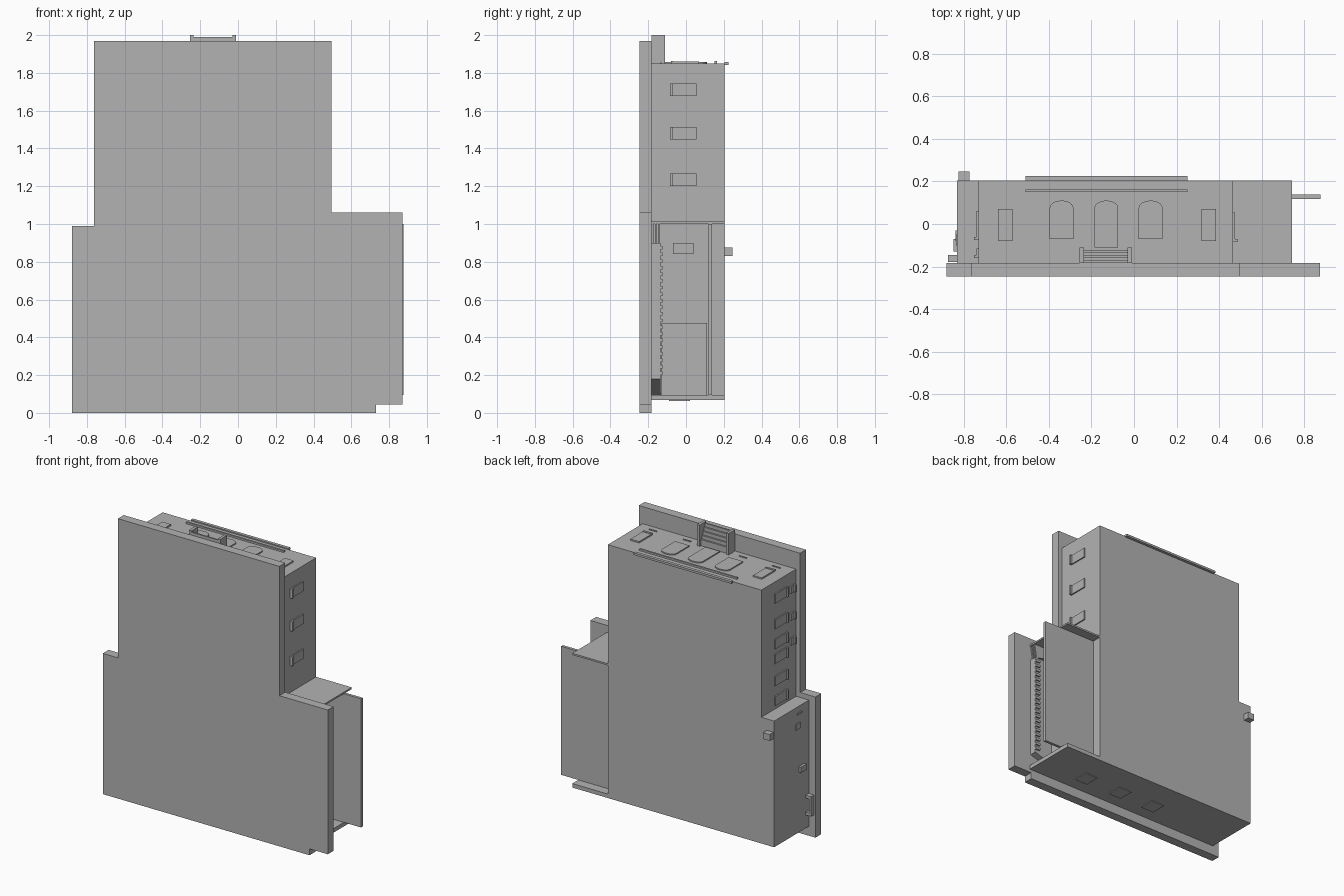
import bpy, bmesh, math

if "Cube" in bpy.data.objects:
    bpy.data.objects.remove(bpy.data.objects["Cube"])

grey = bpy.data.materials.new("plain grey")
grey.use_nodes = True
tone = (0.45, 0.45, 0.45, 1)
grey.diffuse_color = tone
grey.node_tree.nodes["Principled BSDF"].inputs["Base Color"].default_value = tone


def finish(name, bm):
    bmesh.ops.recalc_face_normals(bm, faces=bm.faces)
    mesh = bpy.data.meshes.new(name)
    bm.to_mesh(mesh)
    bm.free()
    mesh.materials.append(grey)
    ob = bpy.data.objects.new(name, mesh)
    bpy.context.collection.objects.link(ob)
    return ob


def extrude(name, points, axis, a, b):
    """Extrude a 2D outline along an axis, from a to b."""
    place = {"x": lambda u, v, w: (w, u, v),
             "y": lambda u, v, w: (u, w, v),
             "z": lambda u, v, w: (u, v, w)}[axis]
    bm = bmesh.new()
    face = bm.faces.new([bm.verts.new(place(u, v, a)) for u, v in points])
    moved = bmesh.ops.extrude_face_region(bm, geom=[face])["geom"]
    shift = place(0, 0, b - a)
    bmesh.ops.translate(bm, vec=shift,
                        verts=[g for g in moved if isinstance(g, bmesh.types.BMVert)])
    # keep the starting cap so that the solid is closed
    if not face.is_valid:
        bmesh.ops.holes_fill(bm, edges=bm.edges)
    return finish(name, bm)


def box(name, x, y, z):
    outline = [(x[0], y[0]), (x[1], y[0]), (x[1], y[1]), (x[0], y[1])]
    return extrude(name, outline, "z", z[0], z[1])


FRONT, BACK, ROOF, BASE = -0.182, 0.205, 1.85, 0.067
LEFT, RIGHT = 0.465, -0.73

# Stepped front slab
extrude("front_slab", [(-0.88, 0), (0.73, 0), (0.73, 0.045), (0.872, 0.045),
                       (0.872, 1.06), (0.495, 1.06), (0.495, 1.97),
                       (-0.762, 1.97), (-0.762, 0.99), (-0.88, 0.99)],
        "y", -0.247, FRONT)

# Main building body with the lower side step
extrude("main_body", [(-0.83, BASE), (LEFT, BASE), (LEFT, ROOF),
                      (RIGHT, ROOF), (RIGHT, 0.955), (-0.83, 0.955)],
        "y", FRONT, BACK)

# Open side bay
box("bay_floor", (LEFT, 0.742), (FRONT, BACK), (BASE, 0.095))
box("bay_roof", (LEFT, 0.742), (FRONT, BACK), (1.0, 1.012))
box("bay_back_panel", (LEFT, 0.875), (0.118, 0.138), (0.095, 1.0))
box("bay_low_block", (LEFT, 0.6), (-0.13, 0.11), (0.095, 0.475))
box("bay_window", (LEFT, 0.473), (-0.07, 0.04), (0.84, 0.9))
extrude("bay_column", [(LEFT, 0.095), (0.735, 0.18), (0.735, 0.9), (LEFT, 0.9)],
        "y", FRONT, -0.135)
for i in range(20):
    z = 0.2 + i * 0.035
    box("bay_column_rung", (0.70, 0.735), (-0.135, -0.125), (z, z + 0.018))
for i in range(3):
    y = FRONT + i * 0.017
    extrude("bay_top_fin", [(0.6, 1.0), (0.6, 0.94), (0.72, 0.9), (0.735, 1.0)],
            "y", y, y + 0.009)


def louvre(name, wall, side, y, z, h):
    """Shallow wall plate with a raised lip at its front edge."""
    def span(d):
        return sorted((wall, wall + side * d))
    box(name, span(0.009), (y[0] + 0.014, y[1]), (z - h / 2, z + h / 2))
    box(name + "_lip", span(0.02), (y[0], y[0] + 0.014), (z - h / 2, z + h / 2))


# Side wall louvres
for z in (1.71, 1.48, 1.235):
    louvre("left_louvre", LEFT, 1, (-0.085, 0.055), z, 0.066)
for z in (1.735, 1.555, 1.415, 1.31, 1.155, 1.015):
    louvre("right_louvre", RIGHT, -1, (-0.075, 0.06), z, 0.066)
for z in (1.73, 1.54, 1.365):
    louvre("right_small_louvre", RIGHT, -1, (-0.16, -0.115), z, 0.05)

# Roof hatches, square and round-ended
for x in (-0.605, 0.35):
    box("roof_hatch", (x - 0.034, x + 0.034), (-0.065, 0.07), (ROOF, ROOF + 0.01))
    box("roof_hatch_lip", (x - 0.034, x + 0.034), (-0.08, -0.065), (ROOF, ROOF + 0.014))
for x, y in ((-0.34, -0.07), (-0.13, -0.11), (0.078, -0.07)):
    arc = [(x + 0.056 * math.cos(t * math.pi / 12), 0.075 + 0.035 * math.sin(t * math.pi / 12))
           for t in range(13)]
    extrude("rounded_roof_hatch", [(x - 0.056, y), (x + 0.056, y)] + arc,
            "z", ROOF, ROOF + 0.008)
for x in (-0.61, -0.35, 0.085, 0.35):
    box("roof_slit", (x - 0.03, x + 0.03), (-0.137, -0.13), (ROOF, ROOF + 0.006))

# Roof rails
box("roof_rail", (-0.51, 0.25), (0.15, 0.163), (ROOF - 0.005, ROOF + 0.012))
box("rear_roof_rail", (-0.51, 0.25), (0.203, 0.225), (ROOF - 0.007, ROOF + 0.008))

# Stepped roof vent between two cheeks
for x in (-0.255, -0.03):
    box("vent_cheek", (x, x + 0.02), (FRONT, -0.11), (ROOF, 2.0))
for i in range(5):
    y = FRONT + i * 0.012
    box("vent_step", (-0.235, -0.03), (y, y + 0.012), (ROOF, 1.99 - i * 0.024))

# Fittings on the lower right wall
box("wall_switch", (-0.837, -0.83), (-0.08, -0.03), (0.8, 0.84))
box("wall_latch", (-0.847, -0.83), (-0.13, -0.07), (0.49, 0.53))
box("wall_slit", (-0.836, -0.83), (-0.1, -0.05), (0.9, 0.912))
box("handle_bar", (-0.872, -0.855), (-0.178, -0.146), (0.16, 0.3))
for z in (0.16, 0.28):
    box("handle_foot", (-0.855, -0.83), (-0.178, -0.146), (z, z + 0.02))

# Rear knob and plates under the base
box("rear_knob", (-0.825, -0.773), (BACK, 0.247), (0.83, 0.875))
for x in (0.38, 0.09, -0.19):
    box("base_plate", (x - 0.05, x + 0.05), (-0.09, 0.02), (BASE - 0.005, BASE))
